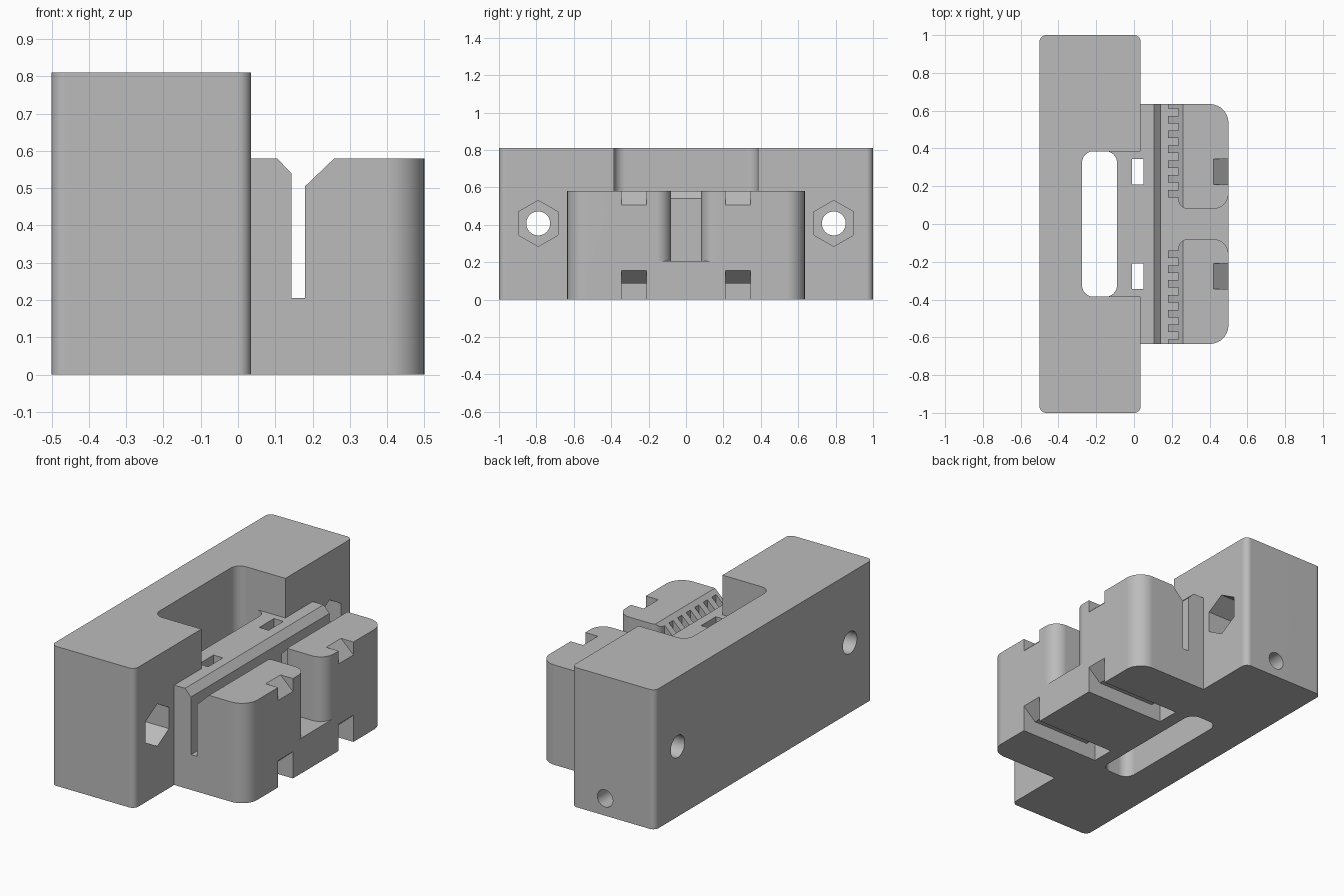
import bpy, math
from mathutils import Vector

cube = bpy.data.objects.get("Cube")
if cube:
    bpy.data.objects.remove(cube, do_unlink=True)

grey = bpy.data.materials.new("plain grey")
grey.use_nodes = True
COLOUR = (0.5, 0.5, 0.5, 1)
grey.diffuse_color = COLOUR
for node in grey.node_tree.nodes:
    if node.type == 'BSDF_PRINCIPLED':
        node.inputs["Base Color"].default_value = COLOUR

AXES = {'x': lambda a, b, t: (t, a, b),
        'y': lambda a, b, t: (a, t, b),
        'z': lambda a, b, t: (a, b, t)}


def prism(name, outline, axis, lo, hi):
    """Extrude a closed 2D outline along one axis."""
    import bmesh
    bm = bmesh.new()
    place = AXES[axis]
    a = [bm.verts.new(place(u, v, lo)) for u, v in outline]
    b = [bm.verts.new(place(u, v, hi)) for u, v in outline]
    bm.faces.new(a)
    bm.faces.new(b)
    for i in range(len(a)):
        j = (i + 1) % len(a)
        bm.faces.new((a[i], a[j], b[j], b[i]))
    bmesh.ops.recalc_face_normals(bm, faces=bm.faces)
    mesh = bpy.data.meshes.new(name)
    bm.to_mesh(mesh)
    bm.free()
    mesh.materials.append(grey)
    ob = bpy.data.objects.new(name, mesh)
    bpy.context.collection.objects.link(ob)
    return ob


def rounded(corners, steps=10):
    """Outline from (u, v, radius) right-angle corners, with true arcs."""
    out = []
    for i, (u, v, r) in enumerate(corners):
        p = Vector((u, v))
        if r == 0:
            out.append((u, v))
            continue
        d0 = (Vector(corners[i - 1][:2]) - p).normalized()
        d1 = (Vector(corners[(i + 1) % len(corners)][:2]) - p).normalized()
        c = p + (d0 + d1) * r
        for k in range(steps + 1):
            t = k / steps * math.pi / 2
            out.append(tuple(c - d1 * r * math.cos(t) - d0 * r * math.sin(t)))
    return out


def rect(x0, x1, y0, y1, r_left=0, r_right=0):
    return rounded([(x0, y0, r_left), (x1, y0, r_right),
                    (x1, y1, r_right), (x0, y1, r_left)])


def circle(u, v, r, n, turn=0):
    return [(u + r * math.cos(math.tau * k / n + turn),
             v + r * math.sin(math.tau * k / n + turn)) for k in range(n)]


def combine(body, tool, operation):
    mod = body.modifiers.new("combine", 'BOOLEAN')
    mod.operation, mod.object, mod.solver = operation, tool, 'EXACT'
    bpy.context.view_layer.objects.active = body
    bpy.ops.object.modifier_apply(modifier=mod.name)
    bpy.data.objects.remove(tool, do_unlink=True)


TOP, STEP, FLOOR = 0.81, 0.58, 0.205
HALF = 0.635

# Tall main block
body = prism("carriage_body", rect(-0.5, 0.035, -1, 1, 0.035, 0.035), 'z', 0, TOP)

# Front shelf and the chamfered wall behind the belt slit
parts = [
    prism("shelf", rect(0, 0.5, -HALF, HALF, 0, 0.1), 'z', 0, FLOOR),
    prism("slit_wall", [(0, 0), (0.143, 0), (0.143, 0.54), (0.105, STEP), (0, STEP)],
          'y', -HALF, HALF),
]

# Two toothed clamp blocks, mirrored across the centre channel
for s in (1, -1):
    corners = [(0.235, 0.08, 0.05), (0.5, 0.08, 0.08), (0.5, HALF, 0.1)]
    for k in reversed(range(7)):
        y = 0.14 + 0.0785 * k
        end = min(y + 0.04, HALF)
        if end < HALF:
            corners.append((0.235, end, 0))
        corners += [(0.18, end, 0), (0.18, y, 0), (0.235, y, 0)]
    outline = rounded([(x, s * y, r) for x, y, r in corners])
    parts.append(prism("clamp_block", outline, 'z', FLOOR, STEP))

for part in parts:
    combine(body, part, 'UNION')

# Lead-in chamfer over the teeth
cutters = [prism("lead_in", [(0.16, 0.486), (0.274, 0.595), (0.16, 0.595)], 'y', -0.7, 0.7)]

# Long window and the open recess above the step
cutters.append(prism("window", rect(-0.275, -0.09, -0.385, 0.385, 0.06, 0.06), 'z', -0.1, 0.9))
cutters.append(prism("recess", rect(-0.15, 0.1, -0.385, 0.385), 'z', STEP, 0.9))

for s in (1, -1):
    # Tie channels: vertical slot, underside groove and bevelled front edges
    lo, hi = sorted((s * 0.21, s * 0.345))
    cutters.append(prism("tie_channel", [(-0.01, -0.1), (-0.01, 0.7), (0.05, 0.7), (0.05, 0.085),
                                         (0.42, 0.085), (0.6, 0.2425), (0.6, -0.1)], 'y', lo, hi))
    cutters.append(prism("tie_notch", [(0.404, 0.595), (0.6, 0.411), (0.6, 0.595)], 'y', lo, hi))
    # Bolt holes with hexagonal nut pockets
    cutters.append(prism("bolt_hole", circle(s * 0.79, 0.407, 0.064, 40), 'x', -0.6, 0.2))
    cutters.append(prism("nut_pocket", circle(s * 0.79, 0.407, 0.123, 6, math.pi / 6),
                         'x', -0.25, 0.2))

# Small side hole running into the window
cutters.append(prism("side_hole", circle(-0.18, 0.1, 0.05, 32), 'y', 0.3, 1.1))

for cutter in cutters:
    combine(body, cutter, 'DIFFERENCE')

# Smooth rounded edges, crisp corners
bpy.ops.object.select_all(action='DESELECT')
body.select_set(True)
bpy.context.view_layer.objects.active = body
bpy.ops.object.shade_smooth_by_angle(angle=math.radians(30))
weighted = body.modifiers.new("weighted_normals", 'WEIGHTED_NORMAL')
weighted.keep_sharp = True
